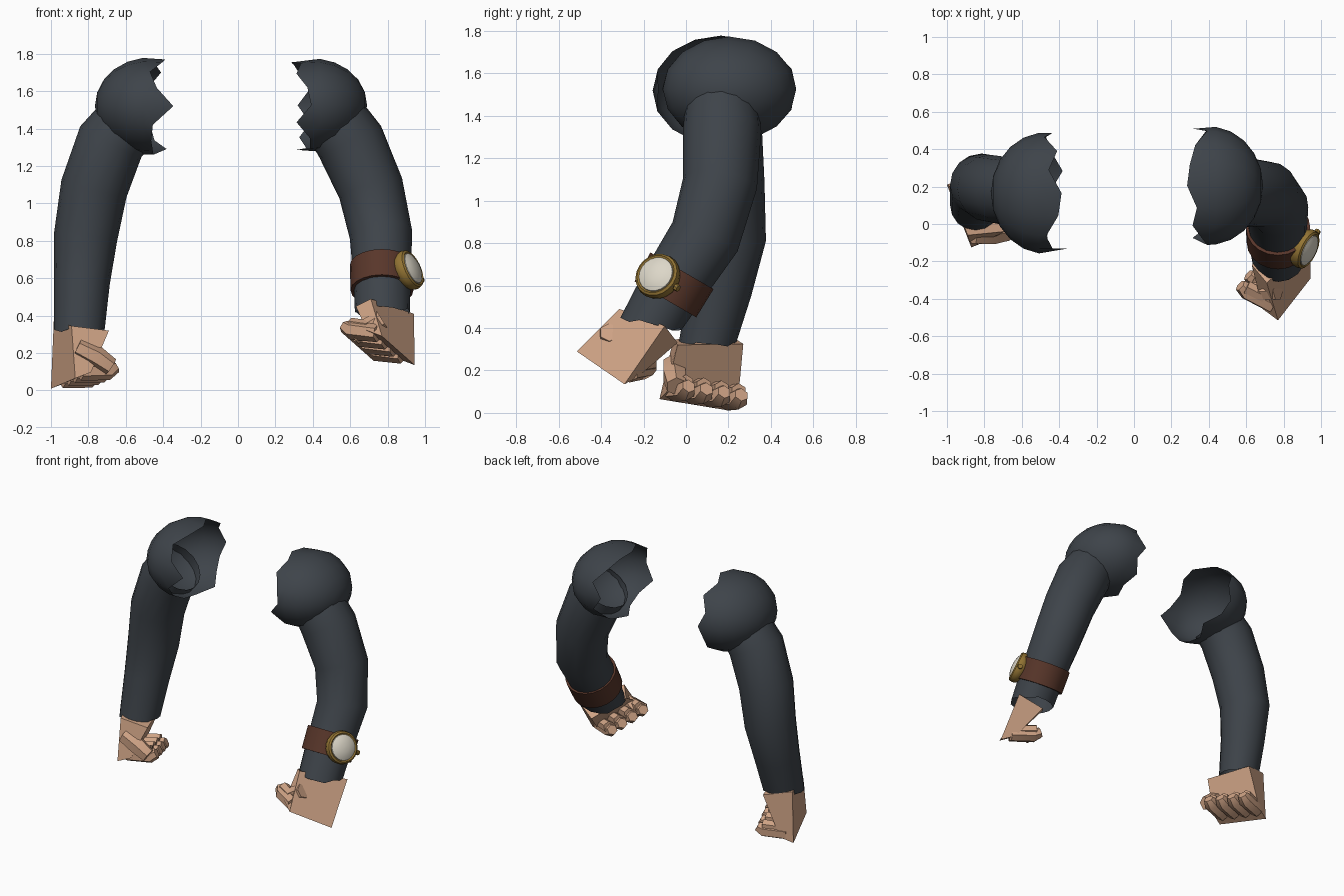
import bpy, bmesh, math
from mathutils import Vector as V

if "Cube" in bpy.data.objects:
    bpy.data.objects.remove(bpy.data.objects["Cube"])


def material(name, rgb):
    m = bpy.data.materials.new(name)
    m.diffuse_color = (*rgb, 1)
    m.use_nodes = True
    m.node_tree.nodes["Principled BSDF"].inputs["Base Color"].default_value = m.diffuse_color
    return m


CLOTH = material("charcoal cloth", (0.048, 0.057, 0.068))
SKIN = material("skin", (0.62, 0.365, 0.235))
LEATHER = material("brown leather", (0.098, 0.037, 0.023))
GOLD = material("gold", (0.30, 0.18, 0.035))
DIAL = material("cream dial", (0.72, 0.68, 0.58))


def finish(name, bm, mat, angle=40):
    bmesh.ops.recalc_face_normals(bm, faces=bm.faces)
    me = bpy.data.meshes.new(name)
    bm.to_mesh(me)
    bm.free()
    ob = bpy.data.objects.new(name, me)
    bpy.context.collection.objects.link(ob)
    me.materials.append(mat)
    bpy.ops.object.select_all(action='DESELECT')
    ob.select_set(True)
    bpy.context.view_layer.objects.active = ob
    bpy.ops.object.shade_smooth_by_angle(angle=math.radians(angle))
    return ob


def ring(bm, c, t, r, n):
    """Circle of n points around c, facing along t."""
    t = V(t).normalized()
    ref = V((0, 1, 0)) if abs(t.y) < 0.9 else V((1, 0, 0))
    u = ref.cross(t).normalized()
    w = t.cross(u)
    return [bm.verts.new(V(c) + r * (math.cos(a) * u + math.sin(a) * w))
            for a in (2 * math.pi * i / n for i in range(n))]


def bridge(bm, a, b):
    n = len(a)
    for i in range(n):
        bm.faces.new((a[i], a[(i + 1) % n], b[(i + 1) % n], b[i]))


def tube(bm, pts, n, end=None, caps=False):
    """Tube through (x, y, z, radius) points; returns its rings."""
    cs = [V(p[:3]) for p in pts]
    rings = []
    for i, p in enumerate(pts):
        t = cs[min(i + 1, len(cs) - 1)] - cs[max(i - 1, 0)]
        if end and i == len(pts) - 1:
            t = V(end)
        rings.append(ring(bm, cs[i], t, p[3], n))
    for a, b in zip(rings, rings[1:]):
        bridge(bm, a, b)
    if caps:
        bm.faces.new(rings[0])
        bm.faces.new(rings[-1])
    return rings


def shoulder(name, c, radii, side, jag):
    """Open ellipsoid cap with a torn inner edge."""
    bm = bmesh.new()
    n = len(jag)
    rx, ry, rz = radii
    rows = []
    for k in range(1, 7):
        row = []
        for i in range(n):
            a = 2 * math.pi * i / n
            d = math.cos(math.radians(16.5 * k)) if k < 6 else -jag[i]
            r = math.sqrt(1 - d * d)
            row.append(bm.verts.new((c[0] + side * rx * d,
                                     c[1] + ry * r * math.cos(a),
                                     c[2] + rz * r * math.sin(a))))
        rows.append(row)
    pole = bm.verts.new((c[0] + side * rx, c[1], c[2]))
    for i in range(n):
        bm.faces.new((pole, rows[0][i], rows[0][(i + 1) % n]))
    for a, b in zip(rows, rows[1:]):
        bridge(bm, a, b)
    finish(name, bm, CLOTH, 60)


def sleeve(name, pts, end):
    bm = bmesh.new()
    rings = tube(bm, pts, 16, end)
    for i, v in enumerate(rings[-1]):      # uneven hem
        v.co.z += (0.0, 0.006, -0.012, -0.004)[i % 4]
    finish(name, bm, CLOTH, 50)


def hand(side, w, p, inner_w, inward, palm, thumb):
    """Wedge palm, four curled fingers and a thumb."""
    w, p, iw = [V(q) for q in w], [V(q) for q in p], [V(q) for q in inner_w]
    inward = V(inward).normalized()
    up = ((w[0] + w[1]) - (p[0] + p[1])).normalized()
    bm = bmesh.new()
    top = [bm.verts.new(q) for q in (w[0], w[1], iw[1], iw[0])]
    low = [bm.verts.new(q) for q in (p[0], p[1], p[1] + inward * palm + up * 0.03,
                                     p[0] + inward * palm + up * 0.03)]
    bridge(bm, top, low)
    bm.faces.new(top)
    bm.faces.new(low)
    finish(side + "_palm", bm, SKIN, 35)
    bm = bmesh.new()
    for t in (0.14, 0.39, 0.64, 0.88):
        b = p[0].lerp(p[1], t) + up * 0.042 + inward * 0.05
        tip = b + inward * 0.16
        tube(bm, [(*b, 0.048), (*tip, 0.05), (*(tip + inward * 0.04 + up * 0.02), 0.034)],
             6, caps=True)
        # folded fingertip
        f = tip + up * 0.035
        tube(bm, [(*f, 0.04), (*(f - inward * 0.11), 0.036)], 6, caps=True)
    finish(side + "_fingers", bm, SKIN, 35)
    bm = bmesh.new()
    tube(bm, thumb, 6, caps=True)
    finish(side + "_thumb", bm, SKIN, 35)


# Shoulders
shoulder("left_shoulder", (-0.47, 0.165, 1.52), (0.295, 0.325, 0.26), -1,
         [.12, -.03, .2, .05, .28, .22, 0, .12, .42, .05, .02, .05, .06, .3, .08, 0])
shoulder("right_shoulder", (0.40, 0.205, 1.525), (0.29, 0.317, 0.25), 1,
         [.28, .03, .25, .35, .4, .22, .3, .1, .03, .3, .05, .05, .3, .12, .25, .05])

# Sleeves
sleeve("left_sleeve", [(-.60, .17, 1.42, .175), (-.68, .175, 1.33, .183),
                       (-.77, .19, 1.08, .18), (-.815, .207, .82, .17),
                       (-.835, .16, .58, .15), (-.848, .10, .325, .135)], (0, 0, -1))
sleeve("right_sleeve", [(.53, .17, 1.43, .175), (.60, .17, 1.33, .185),
                        (.71, .16, 1.08, .176), (.765, .09, .83, .168),
                        (.77, -.06, .60, .153), (.772, -.165, .42, .147)],
       (0, -.2, -1))

# Hands
hand("left", [(-.89, -.06, .345), (-.985, .20, .37)], [(-.87, -.125, .065), (-1.0, .21, .01)],
     [(-.69, -.04, .32), (-.80, .27, .325)], (.93, .34, .03), 0.09,
     [(-.86, -.06, .23, .052), (-.76, -.055, .18, .06), (-.68, -.045, .125, .05)])
hand("right", [(.71, -.315, .49), (.94, -.10, .41)], [(.77, -.515, .29), (.945, -.29, .135)],
     [(.63, -.22, .45), (.78, -.04, .33)], (-.85, .45, .10), 0.09,
     [(.77, -.36, .38, .05), (.69, -.36, .33, .055), (.62, -.35, .29, .045)])

# Watch strap: short closed sleeve around the forearm
axis = V((0, -.5, -.86)).normalized()
mid = V((.77, -.058, .602))
bm = bmesh.new()
rows = [ring(bm, mid + axis * d, axis, r, 20)
        for d, r in ((-.078, .150), (-.078, .172), (.078, .168), (.078, .143))]
for a, b in zip(rows, rows[1:]):
    bridge(bm, a, b)
finish("watch_strap", bm, LEATHER)

# Watch case, dial and crown
face = V((.88, -.40, .40)).normalized()
hub = V((.915, -.132, .643))


def disc(name, profile, mat, n=20):
    """Turned shape from (height, radius) pairs along the watch axis."""
    bm = bmesh.new()
    rows = [ring(bm, hub + face * h, face, r, n) for h, r in profile]
    for a, b in zip(rows, rows[1:]):
        bridge(bm, a, b)
    bm.faces.new(rows[0])
    bm.faces.new(rows[-1])
    finish(name, bm, mat)


disc("watch_case", [(-.04, .09), (-.025, .104), (.0, .111), (.022, .106),
                    (.03, .095), (.022, .085)], GOLD)
disc("watch_dial", [(.018, .088), (.029, .085), (.042, .06), (.048, .03), (.05, .008)], DIAL)
out = V((.055, .09, -.055))
out = (out - face * out.dot(face)).normalized()
bm = bmesh.new()
tube(bm, [(*(hub + out * .095), .01), (*(hub + out * .113), .01),
          (*(hub + out * .114), .018), (*(hub + out * .132), .016)], 8, caps=True)
finish("watch_crown", bm, GOLD)
